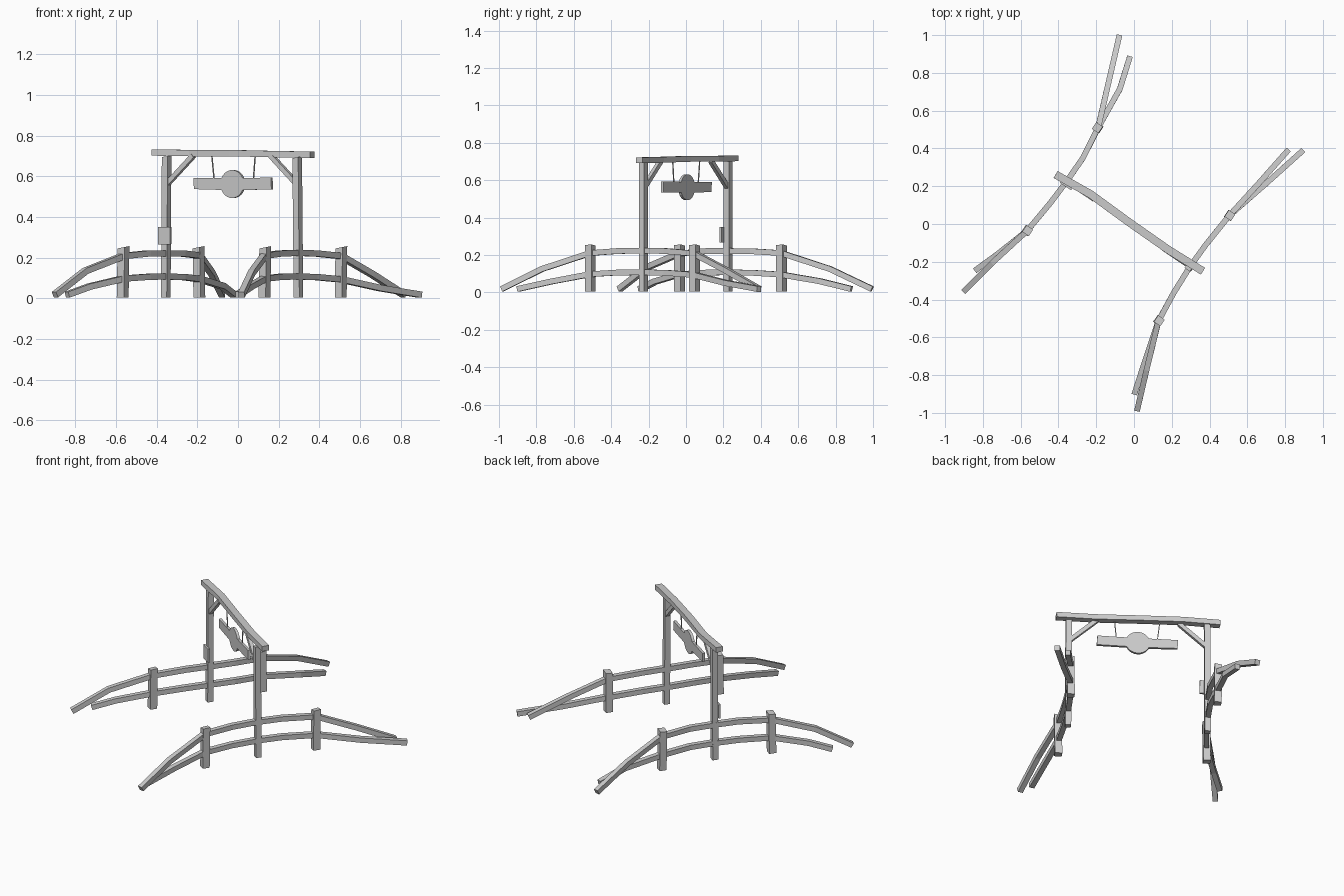
import bpy, bmesh, math
from mathutils import Vector

if "Cube" in bpy.data.objects:
    bpy.data.objects.remove(bpy.data.objects["Cube"])

ALONG = Vector((0.828, -0.56, 0))    # direction of the overhead beam
ACROSS = Vector((0.56, 0.828, 0))    # direction of the fences
UP = Vector((0, 0, 1))


def finish(name, bm):
    bmesh.ops.recalc_face_normals(bm, faces=bm.faces)
    mesh = bpy.data.meshes.new(name)
    bm.to_mesh(mesh)
    bm.free()
    ob = bpy.data.objects.new(name, mesh)
    bpy.context.collection.objects.link(ob)
    return ob


def timber(name, pts, width, height, side=None):
    """Sweep a rectangular section along a bent path."""
    pts = [Vector(p) for p in pts]
    bm = bmesh.new()
    rings = []
    for i, p in enumerate(pts):
        t = (pts[min(i + 1, len(pts) - 1)] - pts[max(i - 1, 0)]).normalized()
        s = side if side else t.cross(UP).normalized()
        n = s.cross(t).normalized()
        rings.append([bm.verts.new(p + s * a * width / 2 + n * b * height / 2)
                      for a, b in ((-1, -1), (1, -1), (1, 1), (-1, 1))])
    for r, q in zip(rings, rings[1:]):
        for k in range(4):
            bm.faces.new((r[k], r[(k + 1) % 4], q[(k + 1) % 4], q[k]))
    bm.faces.new(rings[0])
    bm.faces.new(rings[-1])
    return finish(name, bm)


def post(name, x, y, top, width, lean=0.0):
    """Square post with slanted top, aligned to the fence."""
    ob = timber(name, [(x, y, 0.005), (x + lean, y, top)], width, width, ALONG)
    for v in ob.data.vertices:
        if v.co.z > top / 2:
            v.co.z = top - 0.006 + 0.2 * (v.co.x - x - lean)
        else:
            v.co.z = 0.004
    return ob


def plate(name, outline, centre, thick):
    """Upright flat board from an outline, facing along the fence."""
    bm = bmesh.new()
    c = Vector(centre)
    front = [bm.verts.new(c + ALONG * u + UP * v - ACROSS * thick / 2) for u, v in outline]
    back = [bm.verts.new(v.co + ACROSS * thick) for v in front]
    bm.faces.new(front)
    bm.faces.new(back[::-1])
    n = len(front)
    for i in range(n):
        bm.faces.new((front[i], front[(i + 1) % n], back[(i + 1) % n], back[i]))
    return finish(name, bm)


# Gate posts and overhead beam
post("left_gate_post", -0.355, 0.225, 0.705, 0.034, 0.004)
post("right_gate_post", 0.297, -0.228, 0.70, 0.034, -0.006)
timber("overhead_beam", [(-0.415, 0.262, 0.717), (-0.23, 0.158, 0.714), (-0.03, 0.012, 0.714),
                         (0.18, -0.135, 0.709), (0.365, -0.25, 0.706)], 0.042, 0.031)

# Diagonal braces
for name, p, d in (("left_brace", Vector((-0.35, 0.222, 0)), 1),
                   ("right_brace", Vector((0.292, -0.224, 0)), -1)):
    timber(name, [p + UP * 0.56, p + ALONG * d * 0.158 + UP * 0.702], 0.022, 0.024, ACROSS)

# Short fence posts
for name, x, y, lean in (("left_back_post", -0.19, 0.51, -0.004),
                         ("left_front_post", -0.567, -0.035, 0.004),
                         ("right_back_post", 0.505, 0.045, 0.003),
                         ("right_front_post", 0.13, -0.512, 0.004)):
    post(name, x, y, 0.257, 0.042, lean)

# Fence rails, each running from the front end to the back end
rails = {
    "left_upper_rail": [(-0.9, -0.355, 0.018), (-0.75, -0.205, 0.135), (-0.565, -0.035, 0.208),
                        (-0.44, 0.115, 0.221), (-0.355, 0.228, 0.221), (-0.27, 0.35, 0.22),
                        (-0.19, 0.51, 0.21), (-0.13, 0.77, 0.125), (-0.078, 0.995, 0.018)],
    "left_lower_rail": [(-0.84, -0.245, 0.018), (-0.73, -0.165, 0.058), (-0.565, -0.035, 0.097),
                        (-0.44, 0.115, 0.106), (-0.355, 0.228, 0.107), (-0.27, 0.35, 0.105),
                        (-0.19, 0.51, 0.095), (-0.075, 0.715, 0.06), (-0.022, 0.885, 0.018)],
    "right_upper_rail": [(0.017, -0.985, 0.018), (0.067, -0.77, 0.125), (0.13, -0.512, 0.21),
                         (0.21, -0.365, 0.221), (0.295, -0.228, 0.223), (0.38, -0.11, 0.221),
                         (0.505, 0.045, 0.208), (0.66, 0.215, 0.118), (0.815, 0.39, 0.018)],
    "right_lower_rail": [(0.002, -0.9, 0.018), (0.06, -0.72, 0.058), (0.13, -0.512, 0.097),
                         (0.21, -0.365, 0.106), (0.295, -0.228, 0.107), (0.38, -0.11, 0.105),
                         (0.505, 0.045, 0.093), (0.7, 0.215, 0.05), (0.895, 0.39, 0.018)],
}
for name, pts in rails.items():
    timber(name, pts, 0.03, 0.03)

# Hanging sign: board with a round centre
R, H, L = 0.069, 0.029, 0.23
a0 = math.asin(H / R)
arc = [a0 + (math.pi - 2 * a0) * i / 10 for i in range(11)]
upper = [(R * math.cos(a), R * math.sin(a)) for a in arc]
lower = [(-u, -v) for u, v in upper]
outline = ([(L, H + 0.003)] + upper + [(-L, H), (-L + 0.004, -H + 0.004)]
           + lower + [(L + 0.004, -H + 0.002)])
plate("hanging_sign", outline, (-0.025, 0.003, 0.562), 0.016)

# Sign wires
for name, u0, u1 in (("left_wire", -0.125, -0.112), ("right_wire", 0.132, 0.122)):
    c = Vector((-0.025, 0.003, 0))
    timber(name, [c + ALONG * u0 + UP * 0.70, c + ALONG * u1 + UP * 0.588], 0.005, 0.005, ALONG)

# Small notice board on the left gate post
plate("post_notice", [(-0.036, -0.043), (0.036, -0.042), (0.035, 0.042), (-0.036, 0.043)],
      (-0.36, 0.204, 0.308), 0.012)
